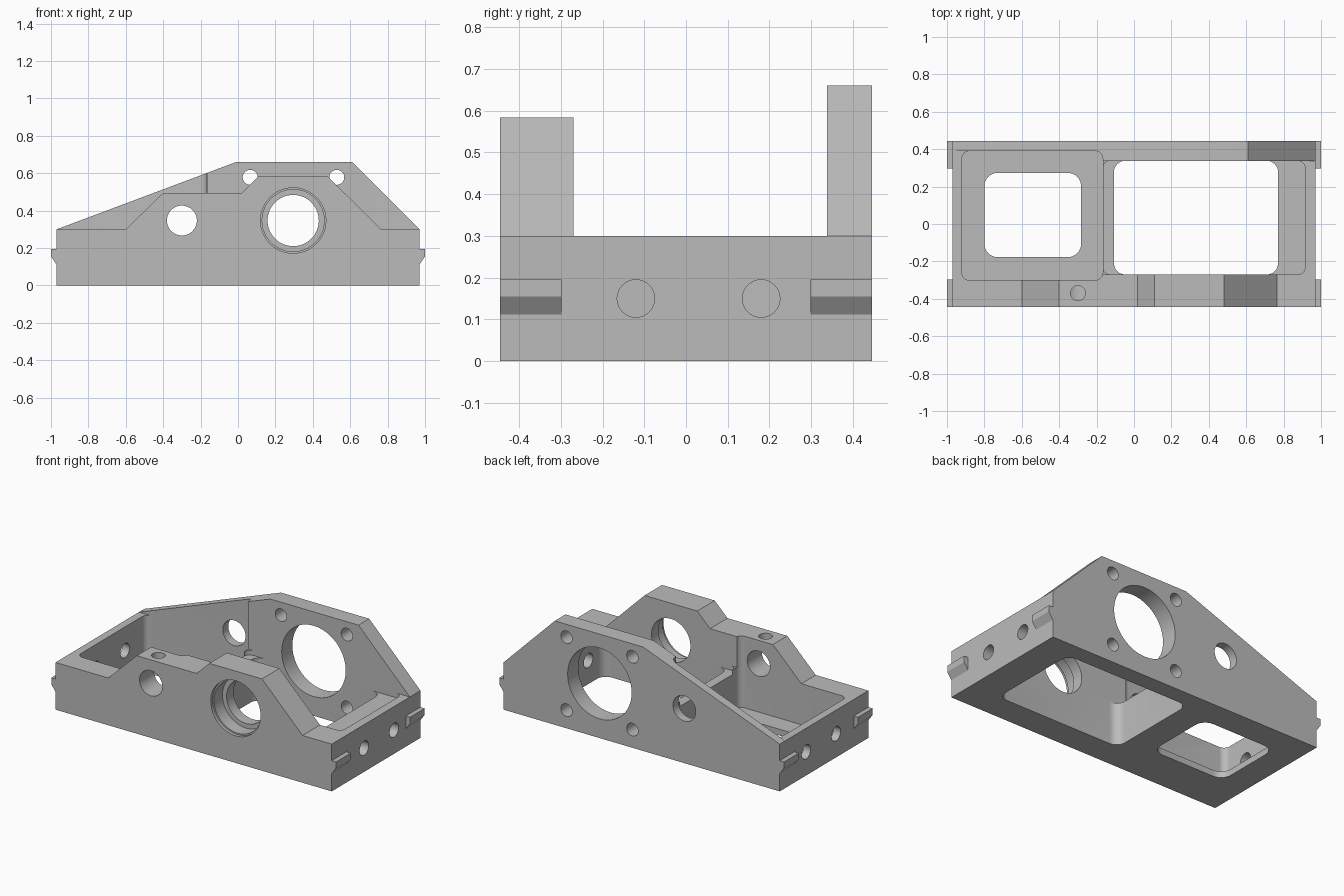
import bpy, bmesh
from math import cos, sin, pi

if "Cube" in bpy.data.objects:
    bpy.data.objects.remove(bpy.data.objects["Cube"])

grey = bpy.data.materials.new("machined grey")
grey.use_nodes = True
grey.diffuse_color = (0.5, 0.5, 0.5, 1)
grey.node_tree.nodes["Principled BSDF"].inputs["Base Color"].default_value = (0.5, 0.5, 0.5, 1)


def prism(name, outline, axis, lo, hi):
    """Extrude a 2D outline along an axis; the outline uses the other two axes in order."""
    def place(p, depth):
        co = list(p)
        co.insert("xyz".index(axis), depth)
        return co
    bm = bmesh.new()
    face = bm.faces.new([bm.verts.new(place(p, lo)) for p in outline])
    new = bmesh.ops.extrude_face_region(bm, geom=[face])["geom"]
    for v in new:
        if isinstance(v, bmesh.types.BMVert):
            v.co["xyz".index(axis)] = hi
    bmesh.ops.recalc_face_normals(bm, faces=bm.faces[:])
    mesh = bpy.data.meshes.new(name)
    bm.to_mesh(mesh)
    bm.free()
    mesh.materials.append(grey)
    obj = bpy.data.objects.new(name, mesh)
    bpy.context.collection.objects.link(obj)
    return obj


def circle(a, b, r, n=48):
    return [(a + r * cos(2 * pi * i / n), b + r * sin(2 * pi * i / n)) for i in range(n)]


def rounded(x0, x1, y0, y1, r, n=8):
    corners = [(x1 - r, y1 - r), (x0 + r, y1 - r), (x0 + r, y0 + r), (x1 - r, y0 + r)]
    return [(cx + r * cos((k + i / n) * pi / 2), cy + r * sin((k + i / n) * pi / 2))
            for k, (cx, cy) in enumerate(corners) for i in range(n + 1)]


def rect(x0, x1, y0, y1):
    return [(x0, y0), (x1, y0), (x1, y1), (x0, y1)]


# Housing blank: outline of the tall back wall through the full depth
housing = prism("housing", [(-.97, 0), (.97, 0), (.97, .3), (.61, .66), (-.01, .66), (-.97, .3)],
                "y", -.445, .445)


def cut(outline, axis, lo, hi):
    cutter = prism("cutter", outline, axis, lo, hi)
    cutter.hide_render = True
    mod = housing.modifiers.new("cut", "BOOLEAN")
    mod.operation, mod.solver, mod.object = "DIFFERENCE", "EXACT", cutter
    bpy.context.view_layer.objects.active = housing
    bpy.ops.object.modifier_apply(modifier=mod.name)
    bpy.data.objects.remove(cutter)


# Lower stepped top of the front wall
cut([(-1.2, .3), (-.6, .3), (-.4, .495), (.02, .495), (.11, .583), (.48, .583), (.765, .3),
     (1.2, .3), (1.2, 1), (-1.2, 1)], "y", -.6, -.25)
# Open space between the walls
cut(rect(-.25, 1.2, .3, 1), "y", -.27, .338)
cut(rect(-1.2, -.8, .3, 1), "y", -.3, .39)
# Left pocket with a thin floor and its window
cut(rounded(-.92, -.167, -.3, .39, .04), "z", .04, 1)
cut(rounded(-.8, -.283, -.177, .273, .07), "z", -.1, .1)
# Right pocket: shallow ledge and through opening
cut(rounded(-.167, .915, -.27, .338, .04), "z", .27, 1)
cut(rounded(-.107, .77, -.27, .338, .06), "z", -.1, .5)

# Bearing bore: stepped in front, large in back
cut(circle(.295, .347, .175), "y", -.6, -.425)
cut(circle(.295, .347, .166), "y", -.6, -.34)
cut(circle(.295, .347, .137), "y", -.6, -.2)
cut(circle(.295, .347, .225), "y", .3, .6)
# Bolt holes around the back bore
for x in (.065, .528):
    for z in (.115, .578):
        cut(circle(x, z, .04, 32), "y", .3, .6)
# Clipped bolt clearance through the front wall top, shaft hole in both walls, oil hole
cut(circle(-.3, .347, .08), "y", -.6, .6)
cut(circle(-.3, -.37, .04, 32), "z", .347, .7)
# Dowel holes in both ends
for y in (-.12, .18):
    cut(circle(y, .15, .045, 32), "x", -1.2, -.85)
    cut(circle(y, .15, .045, 32), "x", .7, 1.2)

# Keyed tabs at the four end corners
for side, sx in (("left", 1), ("right", -1)):
    for end, y0, y1 in (("front", -.445, -.298), ("back", .298, .445)):
        prism(f"{end}_{side}_tab", [(sx * .965, .112), (sx * .97, .112), (sx, .155),
                                    (sx, .195), (sx * .965, .195)], "y", y0, y1)

# Smooth bores and fillets, crisp machined edges
bpy.ops.object.select_all(action="DESELECT")
housing.select_set(True)
bpy.context.view_layer.objects.active = housing
bpy.ops.object.shade_smooth_by_angle(angle=pi / 6)
